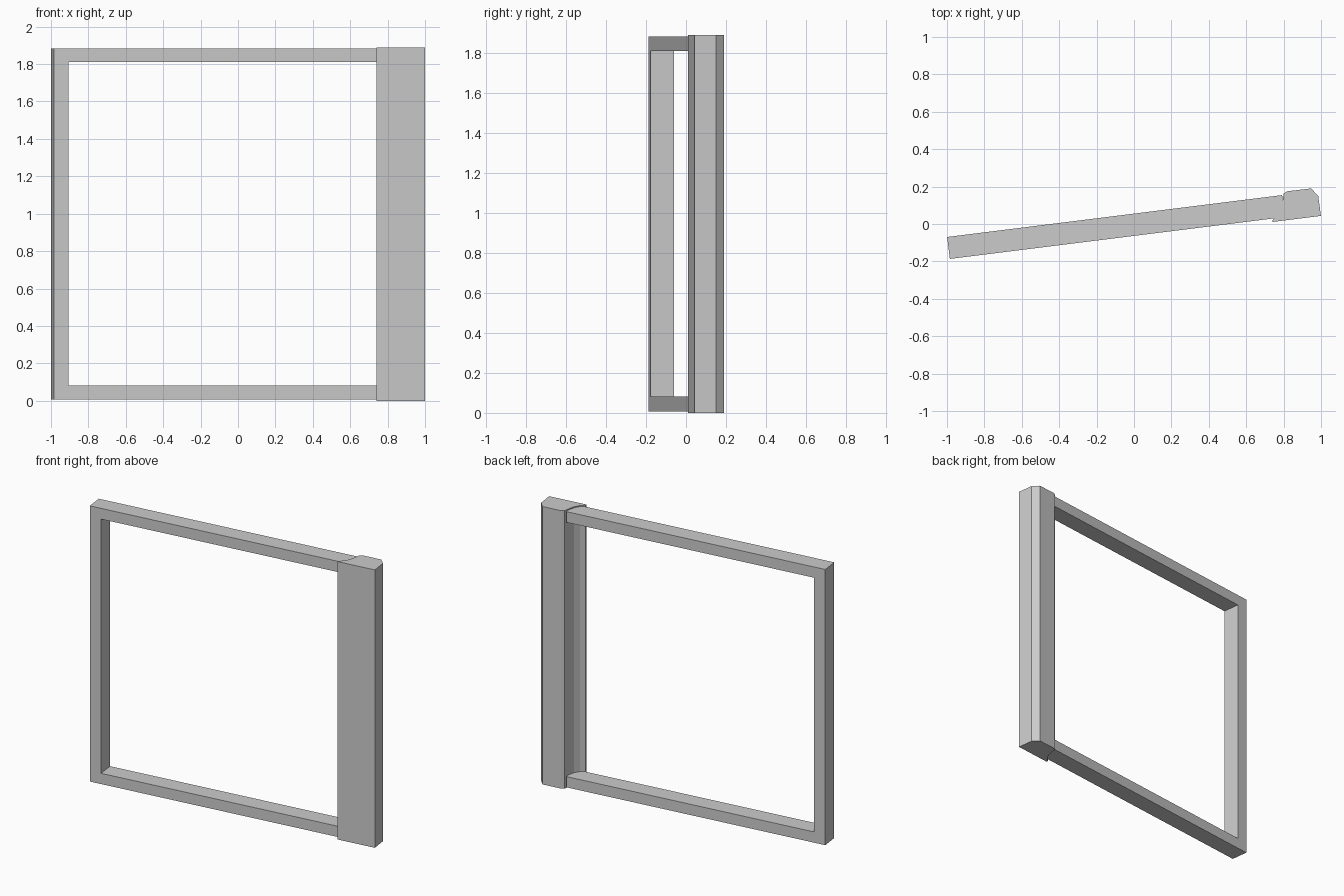
import bpy, bmesh, math
from mathutils import Matrix, Vector

if "Cube" in bpy.data.objects:
    bpy.data.objects.remove(bpy.data.objects["Cube"])

# The whole assembly is swung open slightly about the vertical axis
SWING = Matrix.Rotation(math.radians(7.13), 4, 'Z')


def extrude_profile(name, points, direction):
    """Extrude a closed outline along a direction and swing it into place."""
    bm = bmesh.new()
    face = bm.faces.new([bm.verts.new(p) for p in points])
    ext = bmesh.ops.extrude_face_region(bm, geom=[face], use_keep_orig=True)
    verts = [g for g in ext["geom"] if isinstance(g, bmesh.types.BMVert)]
    bmesh.ops.translate(bm, verts=verts, vec=Vector(direction))
    bmesh.ops.recalc_face_normals(bm, faces=bm.faces)
    bm.transform(SWING)
    mesh = bpy.data.meshes.new(name)
    bm.to_mesh(mesh)
    bm.free()
    obj = bpy.data.objects.new(name, mesh)
    bpy.context.collection.objects.link(obj)
    return obj


# C-shaped frame: top rail, outer stile and bottom rail, ends buried in the post
outer, inner, end = -1.0, -0.921, 0.805
low, low_in, high_in, high = 0.008, 0.081, 1.81, 1.883
frame = [(end, low), (outer, low), (outer, high), (end, high),
         (end, high_in), (inner, high_in), (inner, low_in), (end, low_in)]
extrude_profile("frame", [(u, -0.063, z) for u, z in frame], (0, 0.118, 0))

# Wide end post with a chamfered back corner and a hollowed inner side
post = [(0.737, -0.081), (0.997, -0.081), (0.996, 0.027), (0.963, 0.071),
        (0.833, 0.072), (0.814, 0.062), (0.806, 0.03), (0.79, -0.015),
        (0.765, -0.05), (0.737, -0.071)]
extrude_profile("end_post", [(u, v, 0) for u, v in post], (0, 0, 1.89))
